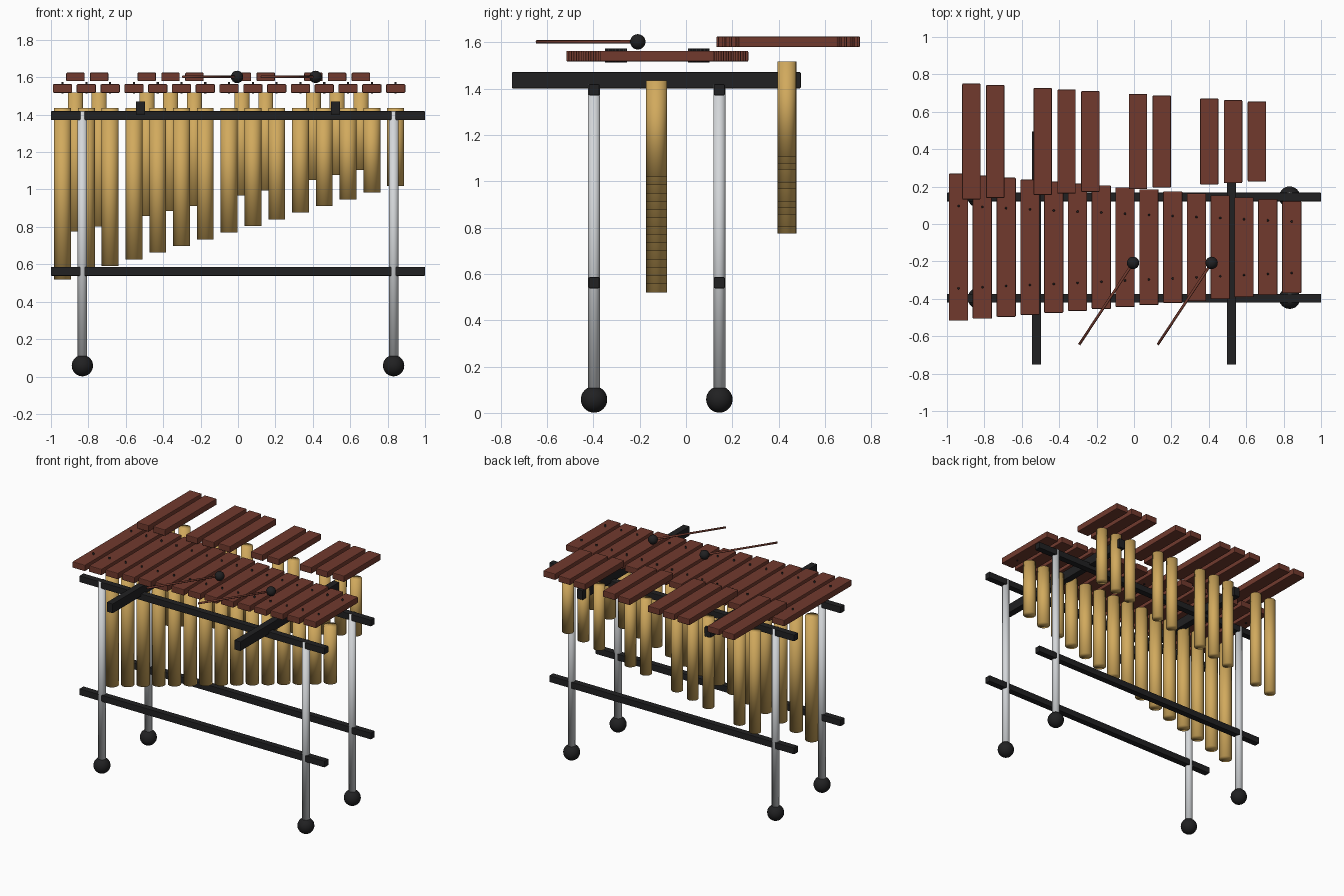
import bpy, math
from mathutils import Vector

if "Cube" in bpy.data.objects:
    bpy.data.objects.remove(bpy.data.objects["Cube"])


def material(name, rgb):
    m = bpy.data.materials.new(name)
    m.diffuse_color = (*rgb, 1)
    m.use_nodes = True
    m.node_tree.nodes["Principled BSDF"].inputs["Base Color"].default_value = m.diffuse_color
    return m


WOOD = material("rosewood", (0.165, 0.042, 0.027))
BRASS = material("brass", (0.64, 0.40, 0.11))
STEEL = material("steel", (0.66, 0.68, 0.70))
BLACK = material("black", (0.015, 0.015, 0.016))


def finish(name, mat, smooth):
    ob = bpy.context.object
    ob.name = name
    ob.data.materials.append(mat)
    for p in ob.data.polygons:
        p.use_smooth = smooth
    return ob


def box(name, centre, size, mat, bevel=0.005):
    bpy.ops.mesh.primitive_cube_add(size=1, location=centre)
    ob = finish(name, mat, False)
    ob.scale = size
    bpy.ops.object.transform_apply(location=False, rotation=False, scale=True)
    mod = ob.modifiers.new("soft_edges", 'BEVEL')
    mod.width = bevel
    mod.segments = 2
    return ob


def rod(name, a, b, radius, mat, sides=24):
    a, b = Vector(a), Vector(b)
    bpy.ops.mesh.primitive_cylinder_add(vertices=sides, radius=radius,
                                        depth=(b - a).length, location=(a + b) / 2)
    ob = finish(name, mat, True)
    ob.rotation_euler = (b - a).to_track_quat('Z', 'Y').to_euler()
    return ob


def ball(name, centre, radius, mat):
    bpy.ops.mesh.primitive_uv_sphere_add(segments=24, ring_count=16,
                                         radius=radius, location=centre)
    return finish(name, mat, True)


X0, STEP = -0.938, 0.1272

# Natural bars with cord pins and their resonator tubes
for k in range(15):
    x, y, length = X0 + STEP * k, -0.124, 0.786 - 0.021 * k
    box(f"natural_bar_{k}", (x, y, 1.54), (0.103, length, 0.046), WOOD)
    for s in (-1, 1):
        py = y + s * 0.28 * length
        rod(f"bar_pin_{k}_{s}", (x, py, 1.512), (x, py, 1.574), 0.006, BLACK, 10)
    rod(f"natural_resonator_{k}", (x, -0.127, 0.52 + 0.0356 * k), (x, -0.127, 1.435), 0.045, BRASS)

# Raised back row of bars with slimmer resonators
for k in (0, 1, 3, 4, 5, 7, 8, 10, 11, 12):
    x = X0 + STEP * (k + 0.54)
    box(f"sharp_bar_{k}", (x, 0.441, 1.602), (0.098, 0.62 - 0.016 * k, 0.046), WOOD)
    rod(f"sharp_resonator_{k}", (x, 0.436, 0.775 + 0.0275 * k), (x, 0.436, 1.518), 0.04, BRASS)

# Frame: long rails, legs and ball casters
for side, y in (("front", -0.397), ("back", 0.144)):
    box(f"{side}_upper_rail", (0, y, 1.395), (2, 0.047, 0.048), BLACK, 0.004)
    box(f"{side}_lower_rail", (0, y, 0.562), (2, 0.047, 0.048), BLACK, 0.004)
    for s in (-1, 1):
        rod(f"{side}_leg_{s}", (0.832 * s, y, 0.06), (0.832 * s, y, 1.418), 0.026, STEEL)
        ball(f"{side}_caster_{s}", (0.832 * s, y, 0.058), 0.057, BLACK)

# Cross beams under the bars
for s in (-1, 1):
    box(f"cross_beam_{s}", (0.521 * s, -0.128, 1.436), (0.05, 1.247, 0.07), BLACK, 0.004)

# Pair of mallets lying over the bars
for i, x in enumerate((-0.005, 0.415)):
    rod(f"mallet_stick_{i}", (x - 0.288, -0.645, 1.602), (x, -0.208, 1.602), 0.007, WOOD, 12)
    ball(f"mallet_head_{i}", (x, -0.208, 1.602), 0.033, BLACK)
